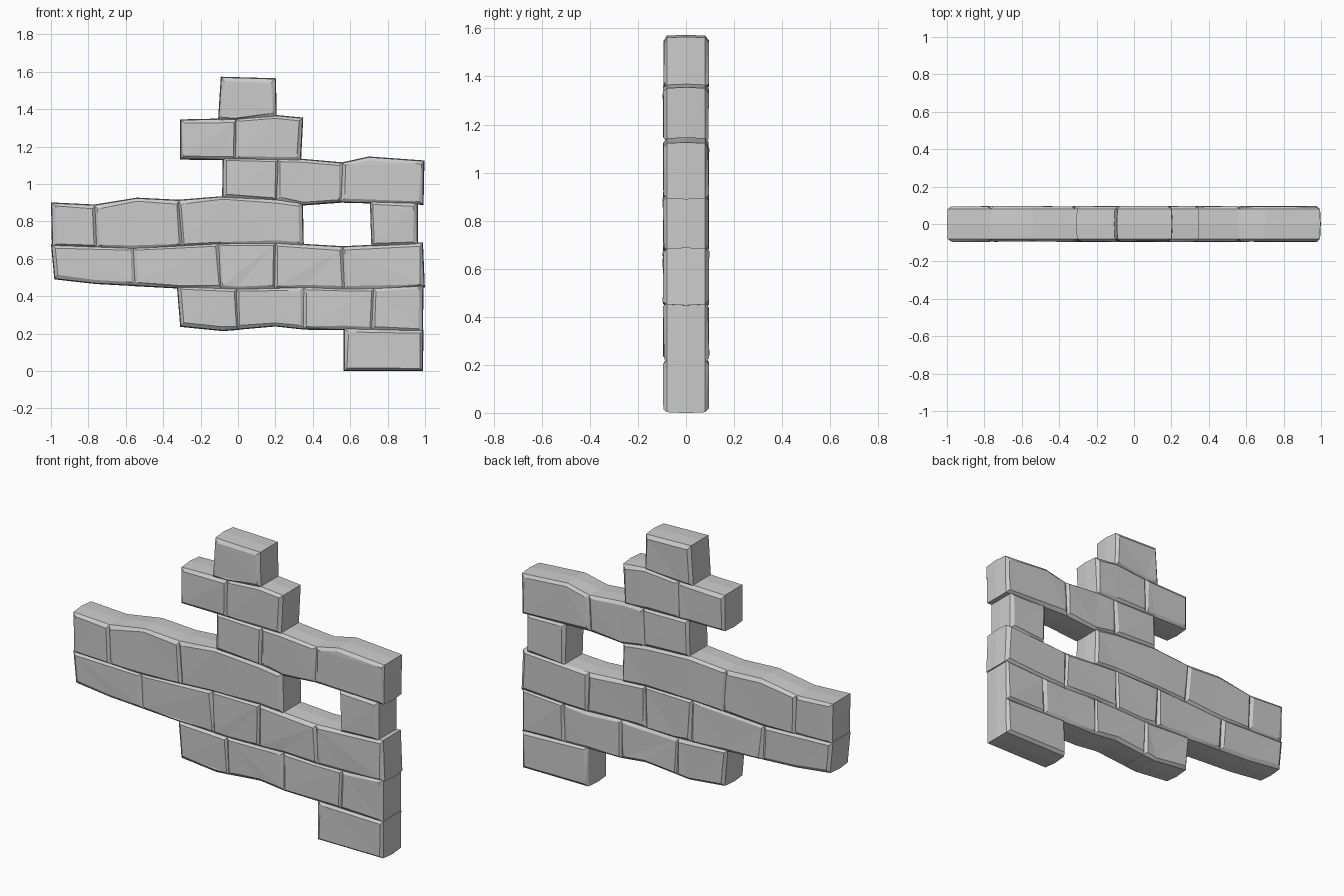
import bpy, bmesh, random

if "Cube" in bpy.data.objects:
    bpy.data.objects.remove(bpy.data.objects["Cube"])
random.seed(4)

# Bed joints between brick courses, as (x, z) polylines from bottom to top
JOINTS = [
    [(-1, .006), (1, .006)],
    [(-.32, .245), (-.08, .22), (.2, .245), (.35, .228), (.57, .225), (1, .215)],
    [(-1, .50), (-.76, .472), (-.32, .448), (0, .437), (.35, .447), (.56, .437), (.73, .44), (1, .455)],
    [(-1, .672), (-.55, .655), (-.1, .68), (.2, .682), (.56, .66), (1, .682)],
    [(-1, .895), (-.77, .882), (-.54, .92), (-.31, .908), (-.08, .928), (.2, .915), (.35, .892), (.56, .908), (1, .895)],
    [(-.31, 1.137), (-.08, 1.135), (.2, 1.13), (.34, 1.128), (.56, 1.108), (.7, 1.14), (1, 1.118)],
    [(-.31, 1.338), (-.01, 1.345), (.2, 1.362), (.34, 1.348)],
    [(-.1, 1.567), (.2, 1.558)],
]

# Each course: runs of head joints (x at bottom, x at top); bricks fill between
COURSES = [
    [[(.572, .572), (.982, .985)]],
    [[(-.302, -.32), (0, -.01), (.35, .352), (.715, .725), (.982, .985)]],
    [[(-.975, -.993), (-.55, -.56), (-.092, -.102), (.195, .2), (.57, .56), (.992, .982)]],
    [[(-.988, -.993), (-.755, -.765), (-.298, -.318), (.345, .34)], [(.72, .712), (.955, .955)]],
    [[(-.078, -.075), (.205, .215), (.55, .56), (.985, .99)]],
    [[(-.302, -.302), (-.015, -.01), (.33, .342)]],
    [[(-.1, -.085), (.2, .196)]],
]


def height(line, x):
    if x <= line[0][0]:
        return line[0][1]
    for (xa, za), (xb, zb) in zip(line, line[1:]):
        if x <= xb:
            return za + (zb - za) * (x - xa) / (xb - xa)
    return line[-1][1]


def edge(line, xa, xb):
    xs = [xa] + [x for x, _ in line if xa + .03 < x < xb - .03] + [xb]
    return [(x, height(line, x)) for x in xs]


def brick(row, left, right):
    low = edge(JOINTS[row], left[0], right[0])
    high = edge(JOINTS[row + 1], left[1], right[1])
    bm = bmesh.new()
    rings = []
    # Loft: worn front face, arris, swollen middle, arris, worn back face
    for y, grow, worn in ((-.097, -.008, 1), (-.08, .003, 0), (0, .007, 0), (.08, .003, 0), (.097, -.008, 1)):
        ring = []
        for pts, sz in ((low, -1), (high, 1)):
            part = []
            for i, (x, z) in enumerate(pts):
                sx = -1 if i == 0 else 1 if i == len(pts) - 1 else 0
                gx = grow - worn * random.uniform(0, .012)
                gz = grow - worn * random.uniform(0, .01)
                dy = worn * random.uniform(0, .006) * (1 if y < 0 else -1)
                part.append(bm.verts.new((x + sx * gx, y + dy, z + sz * gz)))
            ring += part if sz < 0 else part[::-1]
        rings.append(ring)
    n = len(rings[0])
    for a, b in zip(rings, rings[1:]):
        for i in range(n):
            j = (i + 1) % n
            bm.faces.new((a[i], a[j], b[j], b[i]))
    bm.faces.new(rings[0][::-1])
    bm.faces.new(rings[-1])
    bmesh.ops.triangulate(bm, faces=bm.faces[:])
    bmesh.ops.recalc_face_normals(bm, faces=bm.faces[:])
    me = bpy.data.meshes.new("brick")
    bm.to_mesh(me)
    bm.free()
    ob = bpy.data.objects.new("brick", me)
    bpy.context.collection.objects.link(ob)
    return ob


bricks = [brick(r, a, b) for r, runs in enumerate(COURSES)
          for run in runs for a, b in zip(run, run[1:])]

# Fuse the bricks into one closed wall
wall = bricks[0]
wall.name = "ruined_brick_wall"
for b in bricks[1:]:
    b.hide_render = True
    m = wall.modifiers.new("fuse", 'BOOLEAN')
    m.operation = 'UNION'
    m.solver = 'EXACT'
    m.object = b
bpy.context.view_layer.update()
deps = bpy.context.evaluated_depsgraph_get()
fused = bpy.data.meshes.new_from_object(wall.evaluated_get(deps))
wall.modifiers.clear()
wall.data = fused
for b in bricks[1:]:
    bpy.data.objects.remove(b)
